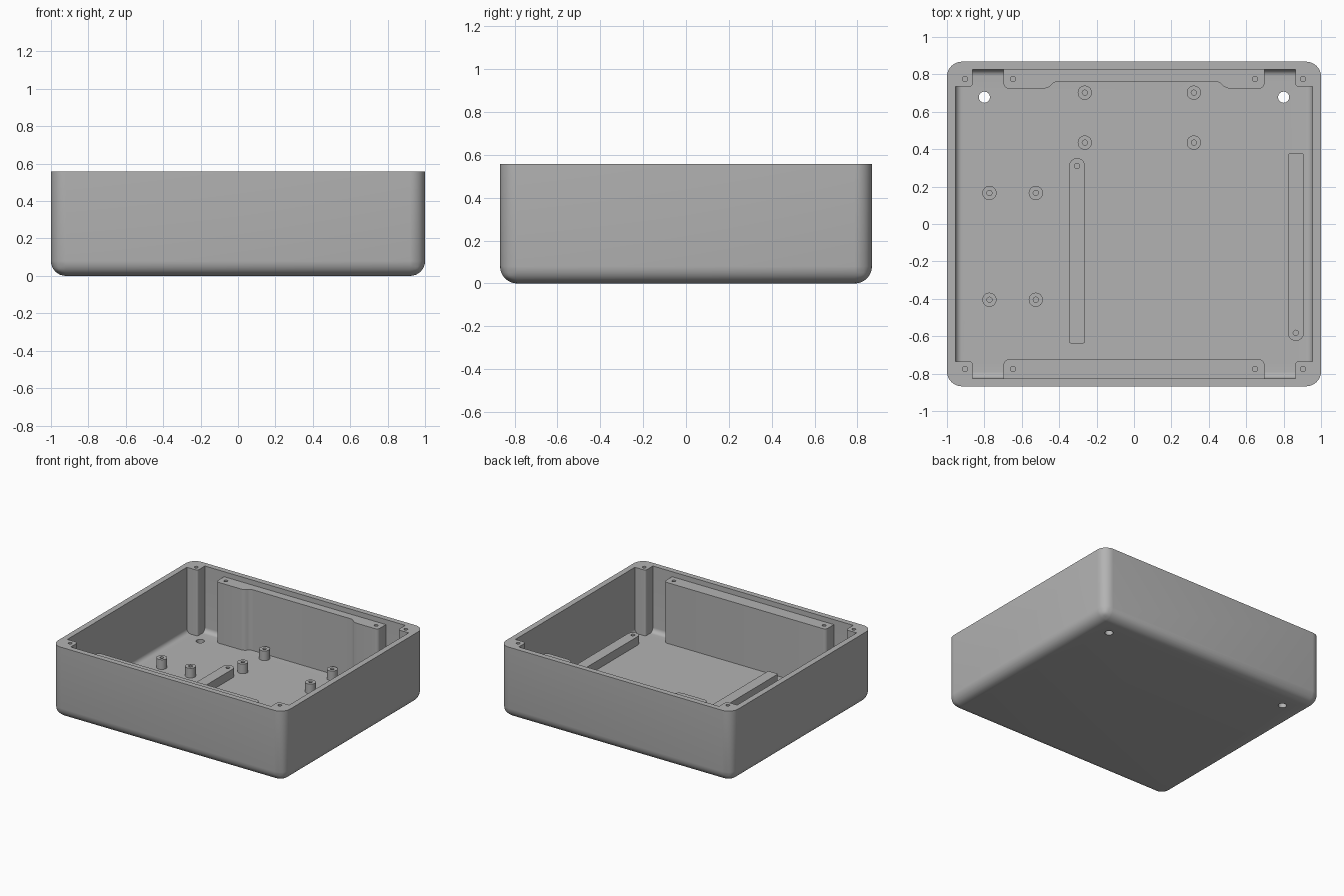
import bpy, bmesh, math
from mathutils import Matrix

if "Cube" in bpy.data.objects:
    bpy.data.objects.remove(bpy.data.objects["Cube"])

GREY = (0.45, 0.45, 0.45, 1.0)
grey = bpy.data.materials.new("grey plastic")
grey.use_nodes = True
grey.diffuse_color = GREY
grey.node_tree.nodes["Principled BSDF"].inputs["Base Color"].default_value = GREY

HALF_X, HALF_Y, TOP = 1.0, 0.868, 0.557
IN_X, IN_Y, FLOOR = 0.955, 0.825, 0.045
SIDES = (-1, 1)


def rect(x0, y0, x1, y1):
    return [(x0, y0), (x1, y0), (x1, y1), (x0, y1)]


def prism(name, points, z0, z1, rounds=None, bottom=0, along_x=False):
    """Extrude an outline; rounds maps a corner's index to its radius."""
    bm = bmesh.new()
    low = [bm.verts.new((x, y, z0)) for x, y in points]
    high = [bm.verts.new((x, y, z1)) for x, y in points]
    bm.faces.new(low[::-1])
    bm.faces.new(high)
    n = len(points)
    for i in range(n):
        j = (i + 1) % n
        bm.faces.new((low[i], low[j], high[j], high[i]))
    if bottom:
        # Round upright and bottom edges together for ball corners
        edges = [e for e in bm.edges if min(v.co.z for v in e.verts) < z1 - 1e-5]
        bmesh.ops.bevel(bm, geom=edges, offset=bottom, segments=8,
                        profile=0.5, affect='EDGES')
    else:
        groups = {}
        for i, r in (rounds or {}).items():
            groups.setdefault(r, []).append(bm.edges.get((low[i], high[i])))
        for r, edges in groups.items():
            bmesh.ops.bevel(bm, geom=edges, offset=r, segments=6,
                            profile=0.5, affect='EDGES')
    if along_x:
        bm.transform(Matrix(((0, 0, 1, 0), (1, 0, 0, 0), (0, 1, 0, 0), (0, 0, 0, 1))))
    bmesh.ops.recalc_face_normals(bm, faces=bm.faces)
    return finish(name, bm)


def cylinder(name, x, y, z0, z1, radius, segments=24):
    bm = bmesh.new()
    bmesh.ops.create_cone(bm, cap_ends=True, segments=segments, radius1=radius,
                          radius2=radius, depth=z1 - z0,
                          matrix=Matrix.Translation((x, y, (z0 + z1) / 2)))
    return finish(name, bm)


def finish(name, bm):
    mesh = bpy.data.meshes.new(name)
    bm.to_mesh(mesh)
    bm.free()
    mesh.materials.append(grey)
    obj = bpy.data.objects.new(name, mesh)
    bpy.context.collection.objects.link(obj)
    return obj


def activate(obj):
    bpy.ops.object.select_all(action='DESELECT')
    obj.select_set(True)
    bpy.context.view_layer.objects.active = obj


def cut(target, cutter):
    mod = target.modifiers.new("cut", 'BOOLEAN')
    mod.operation = 'DIFFERENCE'
    mod.solver = 'EXACT'
    mod.object = cutter
    activate(target)
    bpy.ops.object.modifier_apply(modifier=mod.name)
    bpy.data.objects.remove(cutter)


def screw_hole(target, x, y, z0, z1, radius=0.014):
    cut(target, cylinder("hole_cutter", x, y, z0, z1, radius, 16))


# Cavity, with the four corner posts left standing
cavity = prism("cavity_cutter", rect(-IN_X, -IN_Y, IN_X, IN_Y), FLOOR, 0.8, bottom=0.035)
for sx in SIDES:
    for sy in SIDES:
        xs, ys = sorted((sx * 0.863, sx * 1.1)), sorted((sy * 0.735, sy * 1.1))
        corner = (0 if sx > 0 else 1) if sy > 0 else (3 if sx > 0 else 2)
        cut(cavity, prism("post_cutter", rect(xs[0], ys[0], xs[1], ys[1]),
                          0, 0.9, {corner: 0.015}))

# Outer case
case = prism("case", rect(-HALF_X, -HALF_Y, HALF_X, HALF_Y), 0, TOP, bottom=0.08)
cut(case, cavity)
for sx in SIDES:
    for sy in SIDES:
        screw_hole(case, sx * 0.903, sy * 0.775, 0.35, 0.7)
    screw_hole(case, sx * 0.8, 0.678, -0.1, 0.2, 0.03)

# Rounded cable window in the right wall
cut(case, prism("window_cutter", rect(-0.4, 0.095, 0.125, 0.285), -1.1, -0.9,
                dict.fromkeys(range(4), 0.06), along_x=True))

# Mounting rails along the front and back walls
RAIL_TOP, WALL, FACE = 0.518, IN_Y + 0.01, 0.725
front_rail = prism("front_rail", rect(-0.697, -WALL, 0.697, -FACE), FLOOR - 0.01, RAIL_TOP,
                   {2: 0.025, 3: 0.025})
back_rail = prism("back_rail",
                  [(0.697, WALL), (-0.697, WALL), (-0.697, FACE), (-0.46, FACE),
                   (-0.425, 0.762), (0.455, 0.762), (0.49, FACE), (0.697, FACE)],
                  FLOOR - 0.01, RAIL_TOP,
                  {2: 0.025, 7: 0.025, 3: 0.02, 4: 0.02, 5: 0.02, 6: 0.02})
for rail, y in ((front_rail, -0.775), (back_rail, 0.775)):
    for sx in SIDES:
        screw_hole(rail, sx * 0.647, y, 0.35, 0.7)

# Floor bars, each with one round end
BAR_TOP = 0.112
left_bar = prism("left_bar", rect(0.823, -0.625, 0.908, 0.377), FLOOR - 0.01, BAR_TOP,
                 {0: 0.042, 1: 0.042, 2: 0.01, 3: 0.01})
right_bar = prism("right_bar", rect(-0.347, -0.638, -0.262, 0.352), FLOOR - 0.01, BAR_TOP,
                  {0: 0.01, 1: 0.01, 2: 0.042, 3: 0.042})
screw_hole(left_bar, 0.865, -0.582, 0.06, 0.3)
screw_hole(right_bar, -0.304, 0.31, 0.06, 0.3)
parts = [case, front_rail, back_rail, left_bar, right_bar]

# Circuit board standoffs: two groups of four
for group, xs, ys in (("back", (-0.263, 0.32), (0.435, 0.702)),
                      ("side", (-0.773, -0.525), (-0.405, 0.166))):
    for x in xs:
        for y in ys:
            post = cylinder(group + "_standoff", x, y, FLOOR - 0.01, 0.12, 0.038)
            screw_hole(post, x, y, 0.055, 0.3)
            parts.append(post)

# Smooth rounded faces, keep crisp edges
for part in parts:
    activate(part)
    bpy.ops.object.shade_smooth_by_angle(angle=math.radians(30))
